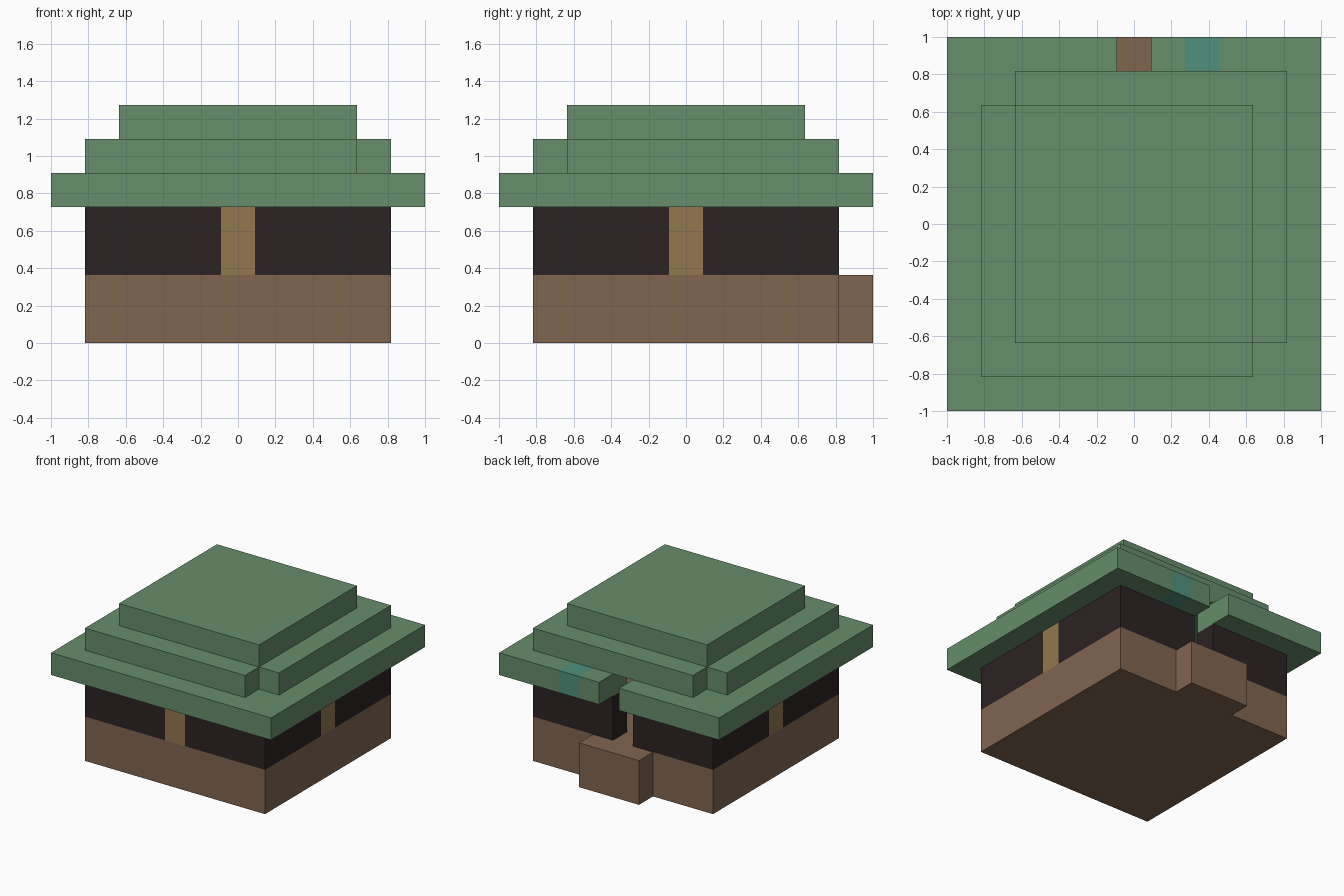
import bpy
import bmesh

cube = bpy.data.objects.get("Cube")
if cube:
    bpy.data.objects.remove(cube, do_unlink=True)

U = 2 / 11  # one block


def linear(c):
    c /= 255
    return c / 12.92 if c <= 0.04045 else ((c + 0.055) / 1.055) ** 2.4


def material(name, *rgb):
    colour = (*[linear(c) for c in rgb], 1)
    m = bpy.data.materials.new(name)
    m.use_nodes = True
    m.diffuse_color = colour
    bsdf = next(n for n in m.node_tree.nodes if n.type == "BSDF_PRINCIPLED")
    bsdf.inputs["Base Color"].default_value = colour
    bsdf.inputs["Roughness"].default_value = 0.9
    return m


brown = material("earth brown", 129, 101, 79)
dark = material("dark timber", 44, 35, 35)
gold = material("window gold", 147, 119, 79)
green = material("roof green", 102, 142, 107)
teal = material("teal block", 80, 145, 125)


def prism(name, outline, z0, z1, mats, cuts=(), rule=None):
    """Extrude a plan outline, all in blocks; faces passing rule get mats[1]."""
    bm = bmesh.new()
    base = bm.faces.new([bm.verts.new((x, y, z0)) for x, y in outline])
    top = bmesh.ops.extrude_face_region(bm, geom=[base], use_keep_orig=True)["geom"]
    for v in top:
        if isinstance(v, bmesh.types.BMVert):
            v.co.z = z1
    for axis, pos in cuts:
        normal = [0, 0, 0]
        normal[axis] = 1
        bmesh.ops.bisect_plane(bm, geom=bm.verts[:] + bm.edges[:] + bm.faces[:],
                               plane_co=[pos * n for n in normal], plane_no=normal)
    bmesh.ops.recalc_face_normals(bm, faces=bm.faces[:])
    if rule:
        for f in bm.faces:
            f.material_index = int(rule(f.calc_center_median()))
    bmesh.ops.scale(bm, vec=(U, U, U), verts=bm.verts[:])
    me = bpy.data.meshes.new(name)
    bm.to_mesh(me)
    bm.free()
    for m in mats:
        me.materials.append(m)
    ob = bpy.data.objects.new(name, me)
    bpy.context.collection.objects.link(ob)
    return ob


def square(r):
    return [(-r, -r), (r, -r), (r, r), (-r, r)]


def open_ring(outer, inner, gap=0.5):
    """Square ring with a gap in the middle of the back side."""
    half = [(gap, outer), (outer, outer), (outer, -outer)]
    hole = [(-gap, inner), (-inner, inner), (-inner, -inner)]
    return (half + [(-x, y) for x, y in reversed(half)]
            + hole + [(-x, y) for x, y in reversed(hole)])


# Foundation with the entrance step at the back
prism("foundation", [(-4.5, -4.5), (4.5, -4.5), (4.5, 4.5), (1.5, 4.5), (1.5, 5.5),
                     (-1.5, 5.5), (-1.5, 4.5), (-4.5, 4.5)], 0, 2, [brown])

# Hollow walls with a flush window on three sides and a doorway at the back
prism("walls", open_ring(4.5, 3.5), 2, 4, [dark, gold],
      cuts=[(0, -0.5), (0, 0.5), (1, -0.5), (1, 0.5)],
      rule=lambda c: min(abs(c.x), abs(c.y)) < 0.4)

# Eaves open above the door, with one teal block
prism("roof_eaves", open_ring(5.5, 3.5), 4, 5, [green, teal],
      cuts=[(0, 1.5), (0, 2.5), (1, 4.5)],
      rule=lambda c: 1.6 < c.x < 2.4 and c.y > 4.6)

# Middle tier missing two opposite corner blocks
prism("roof_middle", [(-4.5, -4.5), (3.5, -4.5), (3.5, -3.5), (4.5, -3.5), (4.5, 4.5),
                      (-3.5, 4.5), (-3.5, 3.5), (-4.5, 3.5)], 5, 6, [green])

# Top tier
prism("roof_top", square(3.5), 6, 7, [green])
